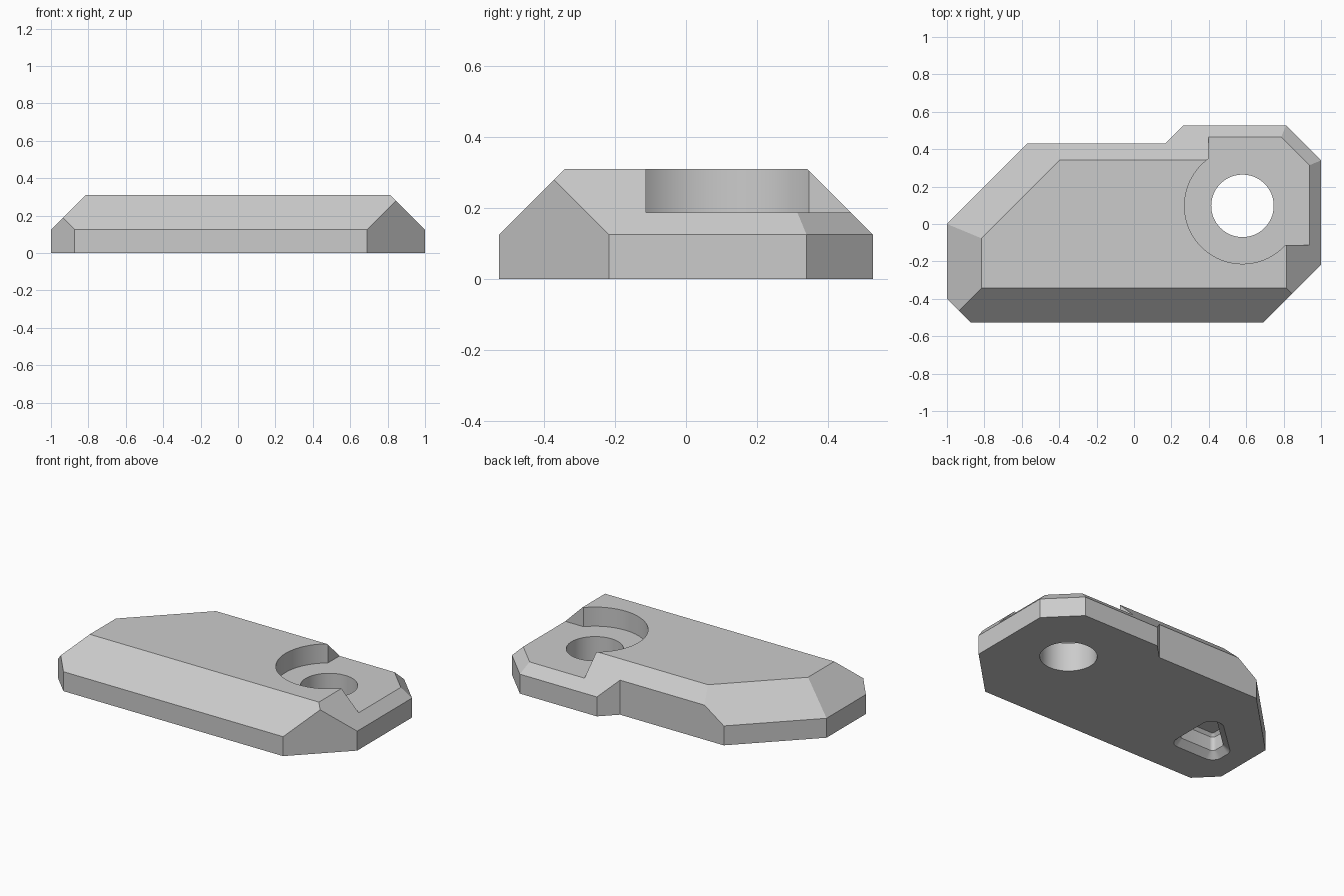
import bpy, bmesh, math
from mathutils import Vector

if "Cube" in bpy.data.objects:
    bpy.data.objects.remove(bpy.data.objects["Cube"], do_unlink=True)

grey = bpy.data.materials.new("plain grey")
grey.use_nodes = True
grey.diffuse_color = (0.6, 0.6, 0.6, 1)
grey.node_tree.nodes["Principled BSDF"].inputs["Base Color"].default_value = (0.6, 0.6, 0.6, 1)

TOP, EDGE, HALF = 0.31, 0.125, 0.527
HOLE = Vector((0.58, 0.097))


def make_object(name, bm):
    bmesh.ops.recalc_face_normals(bm, faces=bm.faces)
    mesh = bpy.data.meshes.new(name)
    bm.to_mesh(mesh)
    bm.free()
    mesh.materials.append(grey)
    obj = bpy.data.objects.new(name, mesh)
    bpy.context.collection.objects.link(obj)
    return obj


def prism(outline, z0, z1):
    bm = bmesh.new()
    face = bm.faces.new([bm.verts.new((x, y, z0)) for x, y in outline])
    top = bmesh.ops.extrude_face_region(bm, geom=[face])["geom"]
    verts = [v for v in top if isinstance(v, bmesh.types.BMVert)]
    bmesh.ops.translate(bm, verts=verts, vec=(0, 0, z1 - z0))
    bmesh.ops.recalc_face_normals(bm, faces=bm.faces)
    return bm


def circle(radius, count=96):
    return [(HOLE.x + radius * math.cos(math.tau * i / count),
             HOLE.y + radius * math.sin(math.tau * i / count)) for i in range(count)]


def cut(body, name, bm):
    cutter = make_object(name, bm)
    cutter.hide_render = True
    mod = body.modifiers.new(name, 'BOOLEAN')
    mod.operation, mod.solver, mod.object = 'DIFFERENCE', 'EXACT', cutter
    bpy.context.view_layer.objects.active = body
    bpy.ops.object.modifier_apply(modifier=name)
    bpy.data.objects.remove(cutter, do_unlink=True)


# Plate body with an angled outline
outline = [(-1, 0), (-1, -0.4), (-0.873, -HALF), (0.69, -HALF), (1, -0.217),
           (1, 0.34), (0.813, HALF), (0.265, HALF), (0.168, 0.43), (-0.57, 0.43)]
bm = prism(outline, 0, TOP)

# 45 degree bevels around the upper rim
bevels = [((0, -1), (0, -HALF)), ((0, 1), (0, HALF)), ((-1, 0), (-1, 0)),
          ((1, 0), (1, 0)), ((-1, 1), (-1, 0)), ((1, 1), (1, 0.34))]
for (nx, ny), (px, py) in bevels:
    side = Vector((nx, ny, 0)).normalized()
    bmesh.ops.bisect_plane(
        bm, geom=bm.verts[:] + bm.edges[:] + bm.faces[:], dist=1e-5,
        plane_co=(px, py, EDGE), plane_no=side + Vector((0, 0, 1)), clear_outer=True)
    bmesh.ops.holes_fill(bm, edges=[e for e in bm.edges if e.is_boundary], sides=0)
body = make_object("plate_body", bm)

# Screw recess open to the back corner, and its through hole
cut(body, "recess_round_cutter", prism(circle(0.31), 0.187, 0.6))
corner = [(0.397, -0.113), (1.2, -0.113), (1.2, 0.8), (0.397, 0.8)]
cut(body, "recess_corner_cutter", prism(corner, 0.187, 0.6))
cut(body, "screw_hole_cutter", prism(circle(0.167), -0.2, 0.6))


# Rounded underside pocket, stacked from offset rings
def rounded(points, radius, steps=8):
    ring = []
    for i, p in enumerate(points):
        p = Vector(p)
        a = (Vector(points[i - 1]) - p).normalized()
        b = (Vector(points[(i + 1) % len(points)]) - p).normalized()
        half = a.angle(b) / 2
        mid = p + (a + b).normalized() * radius / math.sin(half)
        start = (p + a * radius / math.tan(half) - mid).normalized()
        end = (p + b * radius / math.tan(half) - mid).normalized()
        ring += [mid + start.slerp(end, k / steps) * radius for k in range(steps + 1)]
    return ring


pocket = [(-0.86, -0.3), (-0.52, -0.3), (-0.52, 0.07), (-0.62, 0.07), (-0.86, -0.15)]
base = rounded(pocket, 0.065)
count = len(base)
bm = bmesh.new()
rings = []
for z, inset in [(-0.04, 0), (0, 0), (0.04, 0.04), (0.13, 0.04), (0.15, 0.055)]:
    ring = []
    for i, p in enumerate(base):
        t = base[(i + 1) % count] - base[i - 1]
        q = p + Vector((-t.y, t.x)).normalized() * inset
        ring.append(bm.verts.new((q.x, q.y, z)))
    rings.append(ring)
for low, high in zip(rings, rings[1:]):
    for i in range(count):
        j = (i + 1) % count
        bm.faces.new((low[i], low[j], high[j], high[i]))
bm.faces.new(rings[0][::-1])
bm.faces.new(rings[-1])
cut(body, "pocket_cutter", bm)

# Smooth only the round walls
bpy.ops.object.select_all(action='DESELECT')
body.select_set(True)
bpy.context.view_layer.objects.active = body
bpy.ops.object.shade_smooth_by_angle(angle=math.radians(25))
